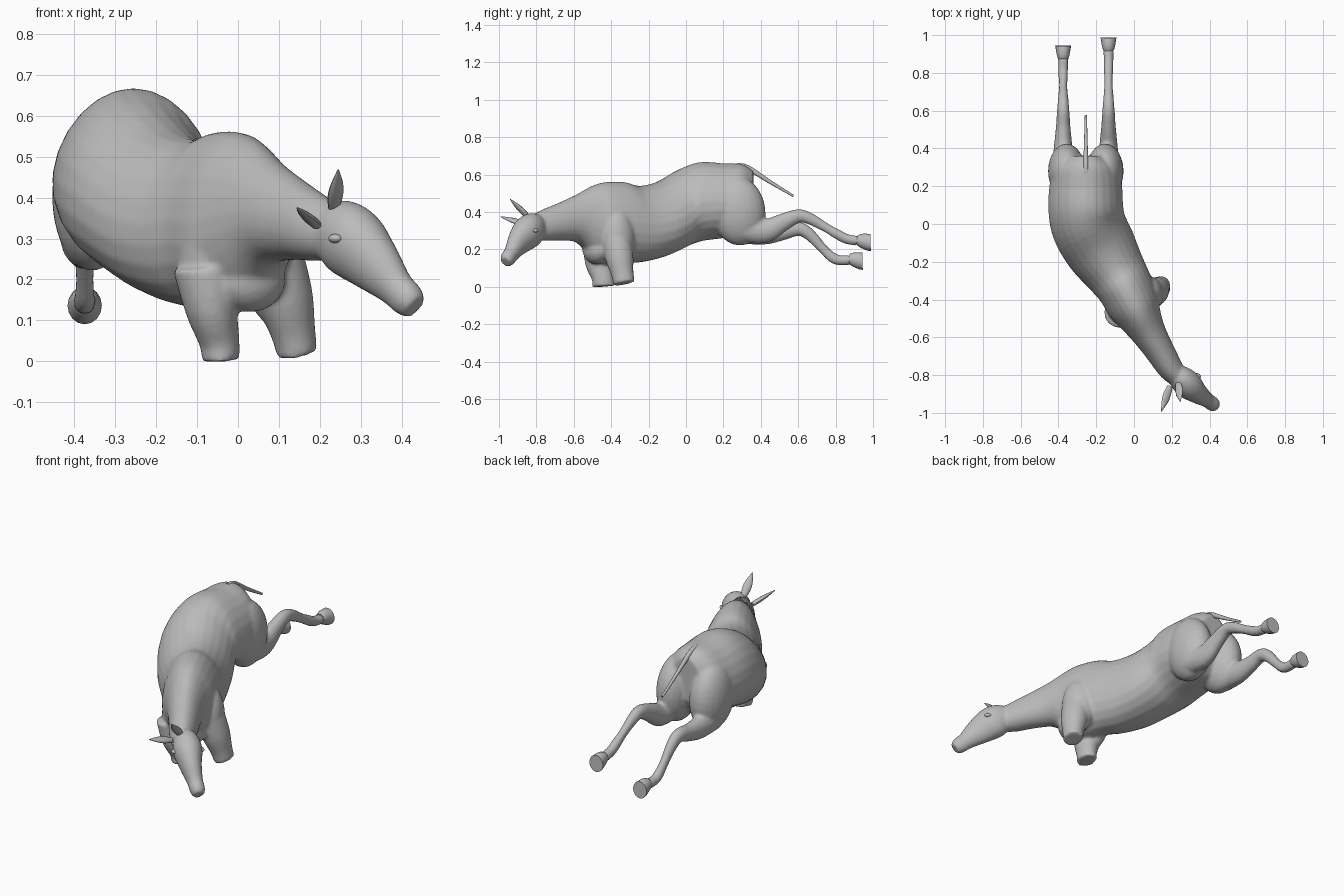
import bpy, bmesh, math
from mathutils import Vector, Matrix

if "Cube" in bpy.data.objects:
    bpy.data.objects.remove(bpy.data.objects["Cube"])

hide = bpy.data.materials.new("grey hide")
hide.diffuse_color = (0.5, 0.5, 0.5, 1)
hide.use_nodes = True
hide.node_tree.nodes["Principled BSDF"].inputs["Base Color"].default_value = hide.diffuse_color
UP, BACK = Vector((0, 0, 1)), Vector((0, 1, 0))


def spline(rows, n):
    """Catmull-Rom interpolation of the section rows."""
    out = []
    for i in range(len(rows) - 1):
        p = [rows[max(0, min(len(rows) - 1, i + k))] for k in (-1, 0, 1, 2)]
        for s in range(n):
            t = s / n
            out.append([0.5 * (2*b + (c-a)*t + (2*a-5*b+4*c-d)*t*t + (3*b-a-3*c+d)*t**3)
                        for a, b, c, d in zip(*p)])
    return out + [list(rows[-1])]


def loft(bm, rows, ref=UP, upright=False, egg=0.0, steps=4, seg=24):
    """Skin oval sections (x, y, z, half width, half height) along their path."""
    pts = spline(rows, steps)
    rings = []
    for i, (x, y, z, w, h) in enumerate(pts):
        t = Vector(pts[min(i+1, len(pts)-1)][:3]) - Vector(pts[max(i-1, 0)][:3])
        if upright:
            t.z = 0
        t.normalize()
        side = t.cross(ref).normalized()
        up = side.cross(t)
        ring = []
        for k in range(seg):
            a = 2 * math.pi * k / seg
            c, s = math.cos(a), math.sin(a)
            ring.append(bm.verts.new(Vector((x, y, z)) + side*w*c*(1 - egg*s) + up*h*s))
        rings.append(ring)
    for r, q in zip(rings, rings[1:]):
        for k in range(seg):
            bm.faces.new((r[k], r[(k+1) % seg], q[(k+1) % seg], q[k]))
    bm.faces.new(rings[0])
    bm.faces.new(rings[-1])


def ball(bm, loc, size, tilt=0.0, turn=0.0):
    m = (Matrix.Translation(loc) @ Matrix.Rotation(turn, 4, 'Z')
         @ Matrix.Rotation(tilt, 4, 'X') @ Matrix.Diagonal((*size, 1)))
    bmesh.ops.create_uvsphere(bm, u_segments=24, v_segments=16, radius=1, matrix=m)


def finish(name, bm, angle=40):
    bmesh.ops.recalc_face_normals(bm, faces=bm.faces)
    me = bpy.data.meshes.new(name)
    bm.to_mesh(me)
    bm.free()
    me.materials.append(hide)
    ob = bpy.data.objects.new(name, me)
    bpy.context.collection.objects.link(ob)
    bpy.ops.object.select_all(action='DESELECT')
    ob.select_set(True)
    bpy.context.view_layer.objects.active = ob
    bpy.ops.object.shade_smooth_by_angle(angle=math.radians(angle))
    return ob


body = bmesh.new()

# rump, barrel, chest and neck
loft(body, [(-.255, .36, .50, .09, .12), (-.255, .30, .47, .17, .185),
            (-.255, .20, .46, .192, .20), (-.255, .08, .455, .198, .212),
            (-.235, -.02, .42, .198, .215), (-.17, -.14, .36, .19, .205),
            (-.10, -.25, .335, .165, .205), (-.05, -.33, .345, .15, .215),
            (0, -.43, .34, .14, .22), (.035, -.50, .35, .115, .19),
            (.08, -.58, .365, .092, .13), (.135, -.67, .35, .078, .103),
            (.19, -.76, .33, .068, .085), (.23, -.81, .32, .055, .07)],
     upright=True, egg=.12)

# head
loft(body, [(.21, -.77, .325, .04, .05), (.245, -.81, .313, .066, .085),
            (.285, -.85, .285, .074, .09), (.335, -.895, .235, .055, .072),
            (.385, -.93, .18, .04, .048), (.415, -.952, .15, .039, .044),
            (.434, -.965, .132, .030, .032)], egg=-.08)

# shoulders and chest muscles
ball(body, (-.07, -.44, .25), (.075, .10, .17), turn=.44)
ball(body, (.085, -.36, .25), (.07, .09, .16), turn=.44)
ball(body, (.03, -.48, .20), (.09, .07, .08), turn=.44)

# cut front legs
loft(body, [(-.075, -.47, .23, .085, .08), (-.065, -.465, .13, .065, .075),
            (-.046, -.445, .05, .05, .06), (-.042, -.44, .002, .046, .062)], ref=BACK)
loft(body, [(.09, -.37, .24, .075, .08), (.115, -.355, .15, .07, .075),
            (.135, -.34, .07, .055, .06), (.145, -.33, .018, .05, .058)], ref=BACK)

# thighs, hind legs and the small belly bulge
LEGS = {
    -.135: [(.30, .31, .06, .07), (.42, .297, .048, .064), (.52, .345, .038, .048),
            (.60, .378, .033, .037), (.66, .365, .028, .032), (.75, .315, .022, .025),
            (.81, .28, .025, .027), (.86, .255, .026, .027), (.92, .245, .027, .026)],
    -.375: [(.30, .30, .06, .07), (.42, .287, .048, .062), (.52, .295, .038, .046),
            (.60, .31, .033, .038), (.66, .28, .028, .033), (.73, .205, .022, .026),
            (.78, .158, .025, .028), (.82, .142, .026, .027), (.88, .143, .027, .026)],
}
for x, rows in LEGS.items():
    out = -1 if x < -.255 else 1
    ball(body, (-.255 + out*.102, .28, .405), (.098, .145, .185), tilt=.12)
    loft(body, [(x, *r) for r in rows])
ball(body, (-.235, .14, .29), (.03, .055, .025))

horse = finish("body", body)
fuse = horse.modifiers.new("fuse", 'REMESH')
fuse.mode = 'VOXEL'
fuse.voxel_size = .0085
fuse.use_smooth_shade = True
soft = horse.modifiers.new("soften", 'SMOOTH')
soft.factor, soft.iterations = .5, 6

# hooves, flaring to a flat sole
for name, x, y, z in (("right_hoof", -.135, .915, .248), ("left_hoof", -.375, .872, .148)):
    bm = bmesh.new()
    loft(bm, [(x, y, z, .026, .026), (x, y+.025, z-.002, .034, .038),
              (x, y+.072, z-.012, .042, .047)], seg=16)
    for v in bm.verts:  # slanted sole
        if v.co.y > y + .06:
            v.co.y += (v.co.z - z + .012) * -.25
    finish(name, bm)

# tail
bm = bmesh.new()
loft(bm, [(-.255, .27, .645, .014, .016), (-.255, .33, .635, .013, .015),
          (-.255, .45, .56, .009, .010), (-.255, .575, .485, .006, .006)], seg=12)
finish("tail", bm)

# ears: flat leaf shapes
for name, a, b, ref in (("left_ear", (.235, -.845, .375), (.245, -.94, .468), Vector((.3, -.8, .3))),
                        ("right_ear", (.19, -.86, .335), (.145, -.992, .375), Vector((.3, -.3, .9)))):
    bm = bmesh.new()
    a, b = Vector(a), Vector(b)
    loft(bm, [(*a.lerp(b, f), w, h) for f, w, h in
              ((0, .015, .012), (.3, .022, .012), (.6, .019, .009), (1, .002, .002))],
         ref=ref, seg=12)
    finish(name, bm)

# eyes on both sides of the head
for name, loc in (("right_eye", (.238, -.905, .30)), ("left_eye", (.338, -.805, .30))):
    bm = bmesh.new()
    ball(bm, loc, (.018, .014, .011), turn=-.65)
    finish(name, bm)
